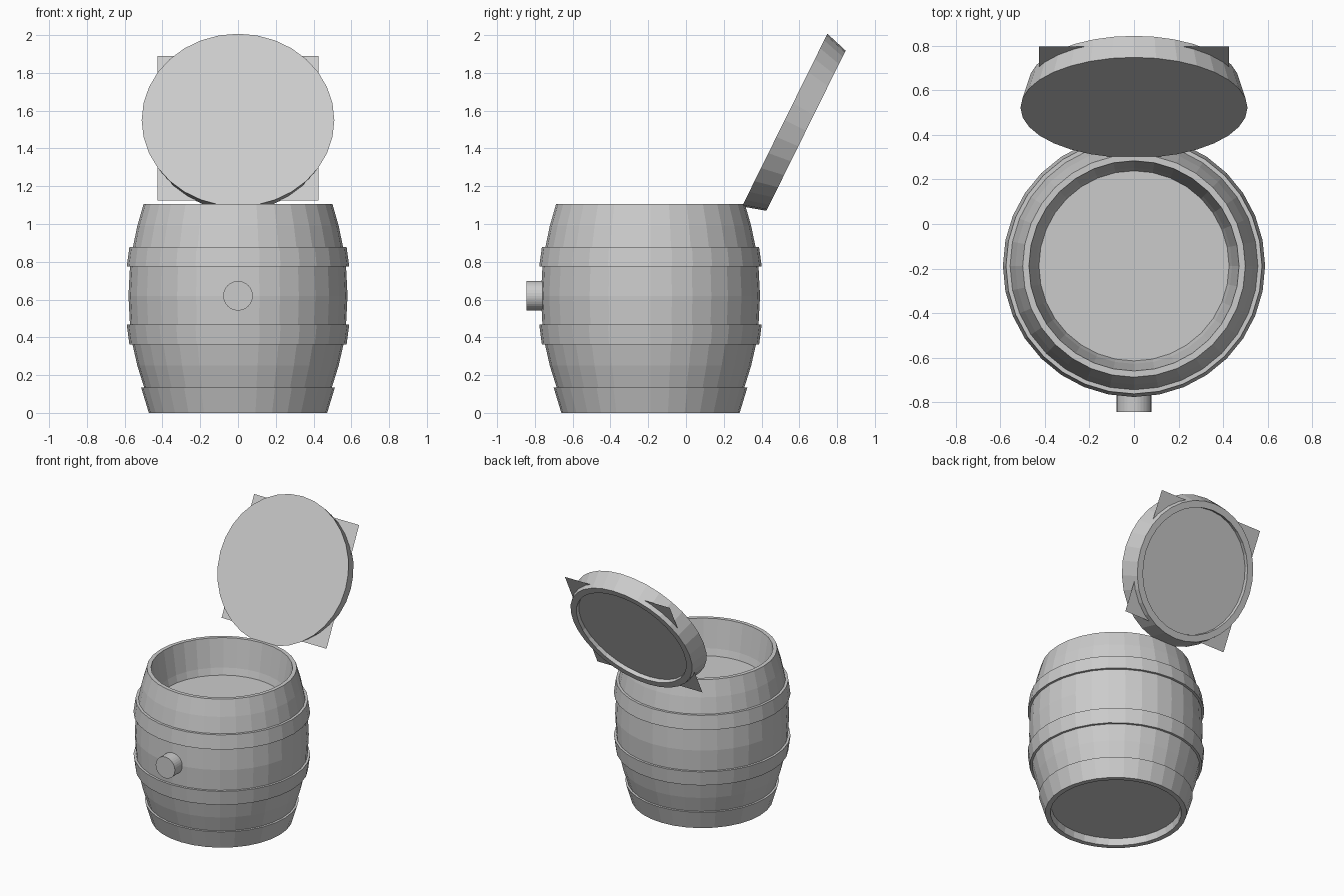
import bpy, bmesh
from math import cos, sin, pi, atan2
from mathutils import Matrix, Vector

if "Cube" in bpy.data.objects:
    bpy.data.objects.remove(bpy.data.objects["Cube"])

SIDES = 32
BARREL = Matrix.Translation((0, -0.188, 0))


def add_object(name, bm, matrix):
    bmesh.ops.remove_doubles(bm, verts=bm.verts, dist=1e-5)
    bmesh.ops.recalc_face_normals(bm, faces=bm.faces)
    mesh = bpy.data.meshes.new(name)
    bm.to_mesh(mesh)
    bm.free()
    obj = bpy.data.objects.new(name, mesh)
    obj.matrix_world = matrix
    bpy.context.collection.objects.link(obj)
    return obj


def lathe(name, profile, matrix, closed=False):
    """Revolve (radius, z) points about local z; open profiles get capped ends."""
    bm = bmesh.new()
    rings = [[bm.verts.new((r * cos(2 * pi * i / SIDES), r * sin(2 * pi * i / SIDES), z))
              for i in range(SIDES)] for r, z in profile]
    pairs = list(zip(rings, rings[1:]))
    if closed:
        pairs.append((rings[-1], rings[0]))
    else:
        bm.faces.new(rings[0])
        bm.faces.new(rings[-1])
    for a, b in pairs:
        for i in range(SIDES):
            j = (i + 1) % SIDES
            bm.faces.new((a[i], a[j], b[j], b[i]))
    return add_object(name, bm, matrix)


# Bulging barrel body with recessed base and shallow inner well
lathe("barrel_body", [
    (0.43, 0.05), (0.437, 0), (0.455, 0), (0.497, 0.135), (0.533, 0.25),
    (0.558, 0.36), (0.572, 0.465), (0.58, 0.62), (0.572, 0.775),
    (0.557, 0.875), (0.533, 0.99), (0.50, 1.105), (0.472, 1.105),
    (0.44, 0.90), (0.427, 0.85)], BARREL)

# Hoops: (bottom z, bottom radius, top z, top radius)
for name, z0, r0, z1, r1 in [("base_hoop", 0, 0.472, 0.135, 0.513),
                             ("lower_hoop", 0.362, 0.575, 0.468, 0.589),
                             ("upper_hoop", 0.775, 0.589, 0.877, 0.575)]:
    lathe(name, [(r0 - 0.03, z0), (r0, z0), (r1, z1), (r1 - 0.03, z1)], BARREL, closed=True)

# Bung on the front
lathe("front_bung", [(0.078, 0), (0.078, 0.12)],
      Matrix.Translation((0, -0.845, 0.62)) @ Matrix.Rotation(-pi / 2, 4, 'X'))

# Open lid leaning back: local z points out of its recessed rear side
tilt = atan2(0.443, 0.896)
LID = Matrix.Translation((0, 0.5225, 1.55)) @ Matrix.Rotation(-pi / 2 - tilt, 4, 'X')
lathe("lid", [(0.51, 0), (0.473, 0.126), (0.427, 0.126), (0.427, 0.094)], LID)

# Square panel in the lid, its corners sticking out past the rim
bm = bmesh.new()
bmesh.ops.create_grid(bm, x_segments=1, y_segments=1, size=0.427)
add_object("lid_panel", bm, LID @ Matrix.Translation((0, 0, 0.096)))
